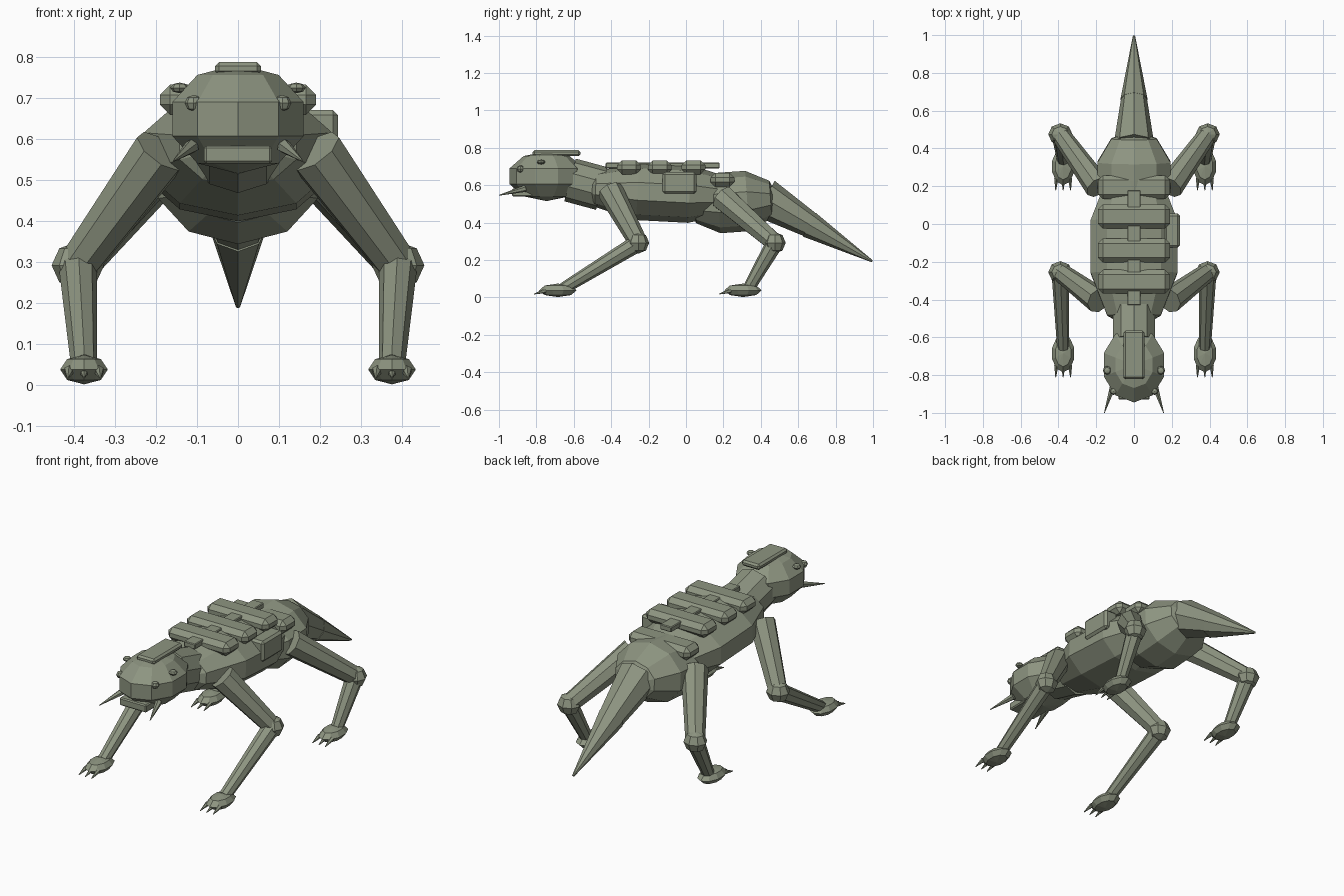
import bpy, bmesh, math
from mathutils import Vector, Matrix

if "Cube" in bpy.data.objects:
    bpy.data.objects.remove(bpy.data.objects["Cube"])

skin = bpy.data.materials.new("grey_green")
skin.diffuse_color = (0.27, 0.30, 0.22, 1)
skin.use_nodes = True
skin.node_tree.nodes["Principled BSDF"].inputs["Base Color"].default_value = skin.diffuse_color


def finish(name, bm, matrix):
    """Place a bmesh in the scene as a flat shaded part."""
    bm.transform(matrix)
    bmesh.ops.recalc_face_normals(bm, faces=bm.faces)
    mesh = bpy.data.meshes.new(name)
    bm.to_mesh(mesh)
    bm.free()
    mesh.materials.append(skin)
    obj = bpy.data.objects.new(name, mesh)
    bpy.context.collection.objects.link(obj)
    return obj


def loft(name, rings, n, matrix):
    """Skin a stack of (height, radius) rings; one corner of each points to +y."""
    bm = bmesh.new()
    loops = []
    for z, r in rings:
        loops.append([bm.verts.new((r * math.sin(math.tau * i / n),
                                    r * math.cos(math.tau * i / n), z)) for i in range(n)])
    for a, b in zip(loops, loops[1:]):
        for i in range(n):
            j = (i + 1) % n
            bm.faces.new((a[i], a[j], b[j], b[i]))
    bm.faces.new(loops[0])
    bm.faces.new(loops[-1])
    bmesh.ops.remove_doubles(bm, verts=bm.verts, dist=1e-5)
    return finish(name, bm, matrix)


def ellipsoid(name, centre, radii, n=10, rings=5, axis_y=False, pitch=0):
    """Low-poly ball; axis_y lays its poles along the body."""
    prof = [(-math.cos(math.pi * k / rings), math.sin(math.pi * k / rings))
            for k in range(rings + 1)]
    m = Matrix.Diagonal((*radii, 1))
    if axis_y:
        m = m @ Matrix.Rotation(math.pi / 2, 4, 'X')
    m = Matrix.Translation(centre) @ Matrix.Rotation(math.radians(pitch), 4, 'X') @ m
    return loft(name, prof, n, m)


def limb(name, p, q, r1, r2, n=8):
    """Tapered tube from p to q."""
    p, q = Vector(p), Vector(q)
    d = q - p
    m = Matrix.Translation(p) @ d.to_track_quat('Z', 'Y').to_matrix().to_4x4()
    return loft(name, [(0, r1), (d.length, r2)], n, m)


def block(name, lo, hi, bevel):
    """Bevelled box between two corners."""
    lo, hi = Vector(lo), Vector(hi)
    bm = bmesh.new()
    bmesh.ops.create_cube(bm, size=1)
    bmesh.ops.scale(bm, vec=hi - lo, verts=bm.verts)
    bmesh.ops.bevel(bm, geom=bm.edges[:], offset=bevel, segments=1, affect='EDGES')
    return finish(name, bm, Matrix.Translation((lo + hi) / 2))


# Torso, neck and tail
ellipsoid("chest", (0, -.12, .56), (.254, .45, .162), axis_y=True, pitch=-3)
ellipsoid("hips", (0, .25, .51), (.215, .25, .17), axis_y=True, pitch=4)
limb("neck", (0, -.45, .582), (0, -.62, .628), .118, .118, 10)
limb("tail_base", (0, .42, .53), (0, .68, .378), .108, .066)
limb("tail_tip", (0, .66, .388), (0, .996, .193), .072, .006)

# Head
ellipsoid("head", (0, -.745, .648), (.177, .21, .133))
block("head_plate", (-.056, -.82, .755), (.056, -.565, .787), .01)
block("jaw", (-.083, -.93, .54), (.083, -.74, .583), .006)

# Back armour: spine strip, cross bars and one side pouch
block("spine_strip", (-.035, -.43, .69), (.035, .18, .72), .004)
for y, z in ((-.305, .695), (-.14, .695), (.04, .695), (.195, .628)):
    block("back_bar", (-.19, y - .063, z - .037), (.19, y + .063, z + .037), .025)
block("side_pouch", (.16, -.125, .555), (.243, .055, .67), .012)

for s in (-1, 1):
    # Face details
    ellipsoid("eye", (s * .142, -.775, .724), (.023, .023, .013), 8, 4)
    ellipsoid("front_eye", (s * .108, -.885, .687), (.022, .02, .02), 8, 4)
    limb("mandible", (s * .112, -.86, .582), (s * .157, -1.0, .546), .018, .002, 6)

    # Legs: upper end, joint and foot centre along the body
    for part, top, joint_y, foot_y in (
            ("front", (s * .187, -.405, .57), -.255, -.685),
            ("rear", (s * .19, .195, .535), .475, .305)):
        joint = (s * .39, joint_y, .292)
        limb(part + "_upper_leg", top, joint, .07, .05)
        ellipsoid(part + "_joint", joint, (.064, .058, .058), 8, 4)
        limb(part + "_lower_leg", joint, (s * .375, foot_y + .03, .048), .047, .032)
        ellipsoid(part + "_foot", (s * .375, foot_y, .038), (.061, .1, .036), 10, 4)
        for dx in (-.036, 0, .036):
            x = s * .375 + dx
            limb(part + "_claw", (x, foot_y - .065, .036),
                 (x * 1.0 + dx * .1, foot_y - .127, .018), .013, .002, 6)
